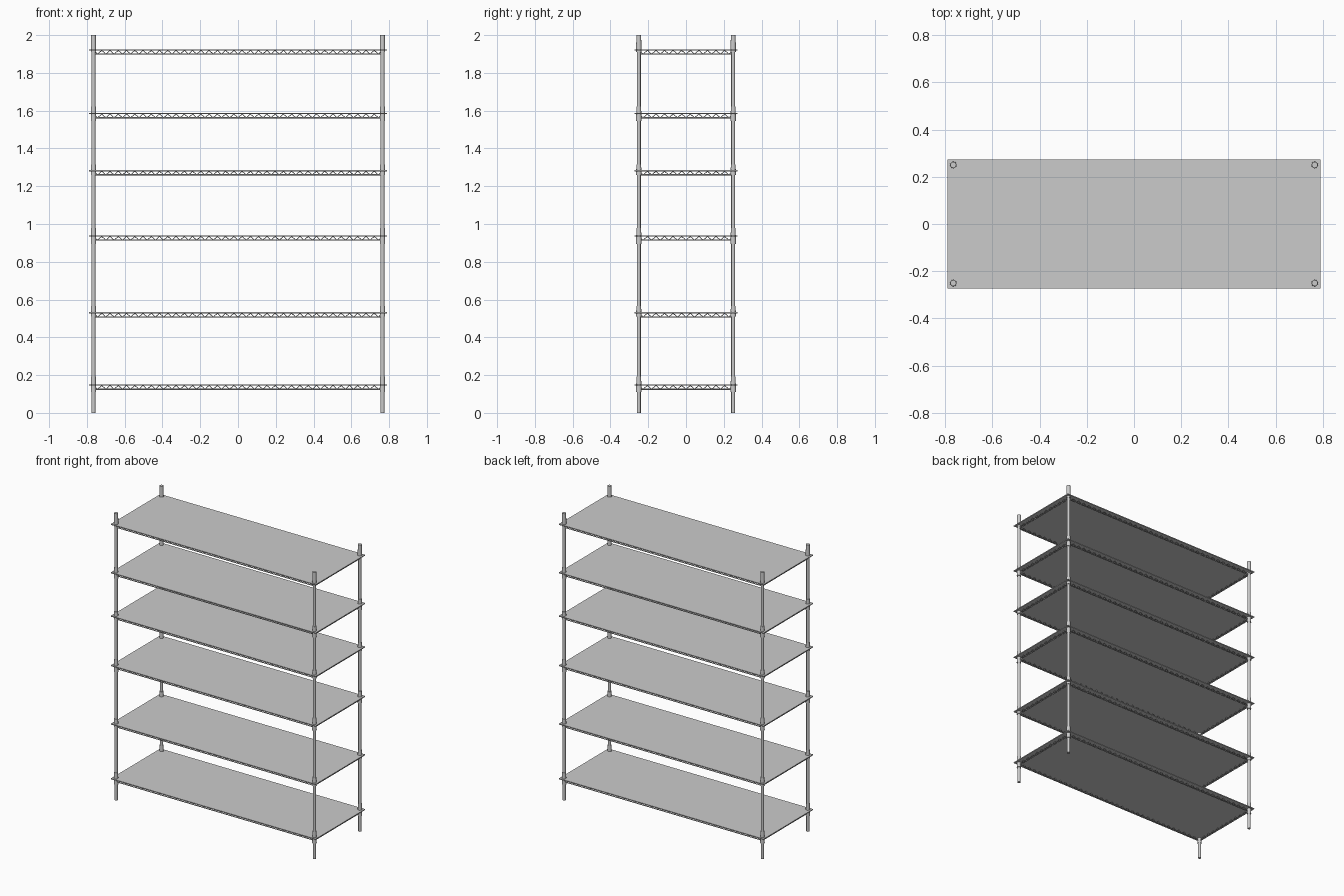
import bpy, math
from mathutils import Vector

if "Cube" in bpy.data.objects:
    bpy.data.objects.remove(bpy.data.objects["Cube"])

PX, PY = 0.765, 0.25          # post centres
SX, SY = 0.79, 0.273          # shelf half sizes
LEVELS = [0.148, 0.53, 0.937, 1.282, 1.585, 1.922]
# sleeve extent below / above each shelf
SLEEVES = [(0.038, 0.045), (0.02, 0.037), (0.042, 0.043),
           (0.022, 0.034), (0.04, 0.036), (0.012, 0.078)]


def tube(name, x, y, z0, z1, r0, r1):
    bpy.ops.mesh.primitive_cone_add(vertices=20, radius1=r0, radius2=r1, depth=z1 - z0,
                                    location=(x, y, (z0 + z1) / 2))
    ob = bpy.context.object
    ob.name = name
    bpy.ops.object.shade_smooth_by_angle(angle=math.radians(40))
    return ob


def box(name, centre, size):
    bpy.ops.mesh.primitive_cube_add(size=1, location=centre)
    ob = bpy.context.object
    ob.name = name
    ob.scale = size
    return ob


def wires(name, paths, radius):
    cu = bpy.data.curves.new(name, 'CURVE')
    cu.dimensions = '3D'
    cu.bevel_depth = radius
    cu.bevel_resolution = 0
    cu.use_fill_caps = True
    for pts in paths:
        sp = cu.splines.new('POLY')
        sp.points.add(len(pts) - 1)
        for p, co in zip(sp.points, pts):
            p.co = (*co, 1)
    ob = bpy.data.objects.new(name, cu)
    bpy.context.collection.objects.link(ob)
    return ob


# zigzag truss with its lower rail, hung under one shelf edge
def truss(a, b, z):
    a, b = Vector(a), Vector(b)
    n = 2 * round((b - a).length / 0.044)
    zig = [(*a.lerp(b, i / n), z - (0.003 if i % 2 == 0 else 0.022)) for i in range(n + 1)]
    rail = [(*a, z - 0.022), (*b, z - 0.022)]
    return zig, rail


corners = [(-PX, -PY), (PX, -PY), (PX, PY), (-PX, PY)]

# four upright posts
for x, y in corners:
    tube("post", x, y, 0, 2.0, 0.0105, 0.0105)

for z, (down, up) in zip(LEVELS, SLEEVES):
    # shelf plate
    box("shelf", (0, 0, z), (2 * SX, 2 * SY, 0.006))
    # tapered corner sleeves
    for x, y in corners:
        tube("corner_sleeve", x, y, z - down, z + up, 0.0145, 0.0125)
    # trusses on all four sides
    zigs, rails = [], []
    for i in range(4):
        zig, rail = truss(corners[i], corners[(i + 1) % 4], z)
        zigs.append(zig)
        rails.append(rail)
    wires("truss_zigzag", zigs, 0.0025)
    wires("truss_rail", rails, 0.0035)
